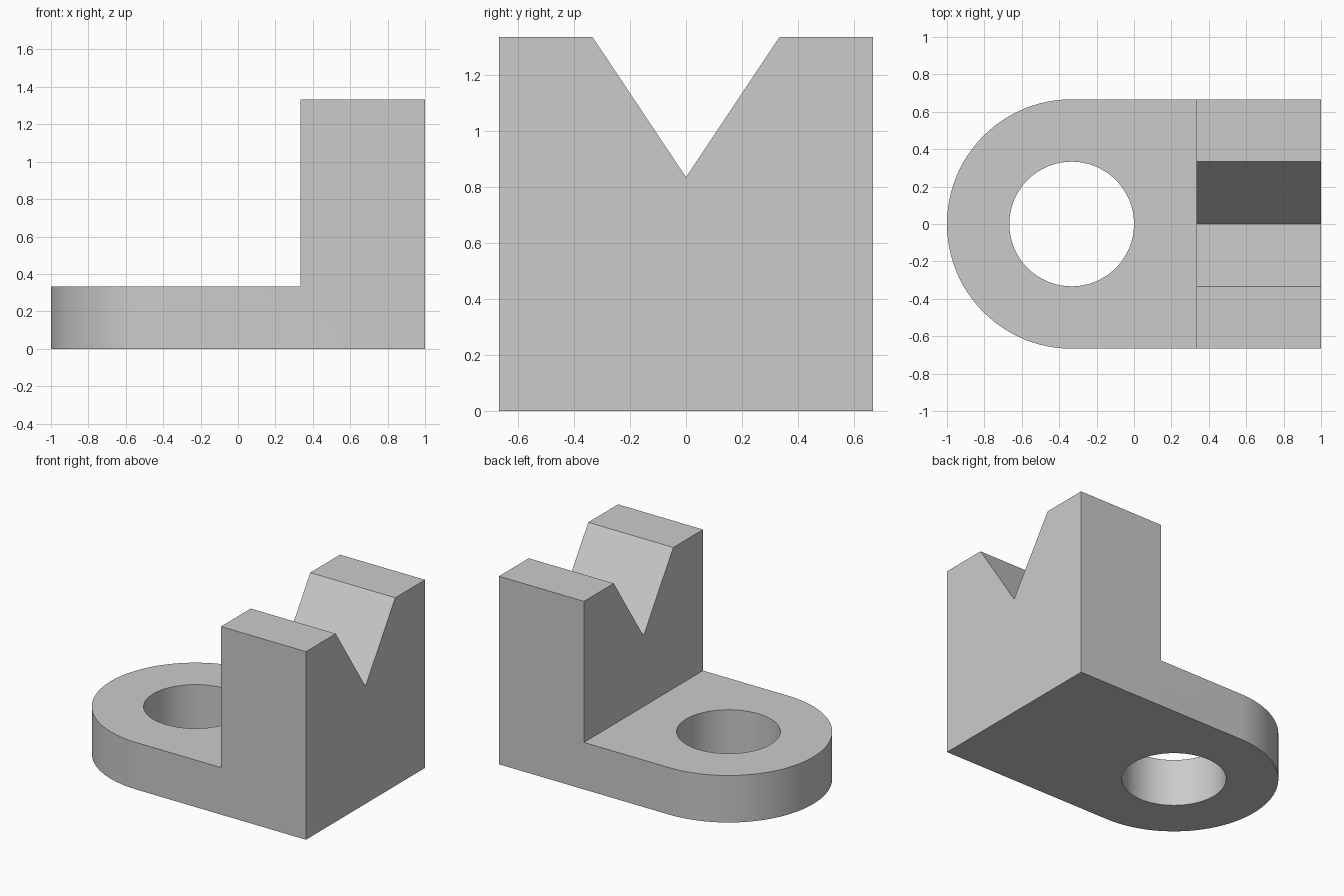
import bpy, bmesh, math

cube = bpy.data.objects.get("Cube")
if cube:
    bpy.data.objects.remove(cube, do_unlink=True)

U = 1 / 3                       # design module
PLATE_H, BLOCK_H, NOTCH_Z = U, 4 * U, 2.5 * U
ARC, HOLE = 48, 64              # segments of rounded end and bore

grey = bpy.data.materials.new("plain grey")
grey.use_nodes = True
colour = (0.6, 0.6, 0.6, 1)
grey.diffuse_color = colour
grey.node_tree.nodes["Principled BSDF"].inputs["Base Color"].default_value = colour

bm = bmesh.new()


def loop_edges(verts):
    return [bm.edges.new((a, b)) for a, b in zip(verts, verts[1:] + verts[:1])]


def raise_faces(faces, height):
    """Extrude a region upward and return its new top vertices."""
    geom = bmesh.ops.extrude_face_region(bm, geom=faces)["geom"]
    top = [g for g in geom if isinstance(g, bmesh.types.BMVert)]
    bmesh.ops.translate(bm, verts=top, vec=(0, 0, height))
    return [g for g in geom if isinstance(g, bmesh.types.BMFace)], top


# Rounded plate outline with a round bore
rows = [-2 * U, -U, 0, U, 2 * U]
seam = [bm.verts.new((U, y, 0)) for y in rows]
end = [bm.verts.new((-U + 2 * U * math.cos(a), 2 * U * math.sin(a), 0))
       for a in (math.pi * (0.5 + i / ARC) for i in range(ARC + 1))]
bore = [bm.verts.new((-U + U * math.cos(a), U * math.sin(a), 0))
        for a in (math.tau * i / HOLE for i in range(HOLE))]
bmesh.ops.triangle_fill(bm, use_beauty=True, use_dissolve=False,
                        edges=loop_edges(seam + end) + loop_edges(bore))

# Strips under the upright block
edge = [bm.verts.new((1, y, 0)) for y in rows]
for i in range(4):
    bm.faces.new((seam[i], edge[i], edge[i + 1], seam[i + 1]))
bmesh.ops.recalc_face_normals(bm, faces=bm.faces[:])

# Raise the plate, then the block, and sink its middle row into a V notch
top_faces, _ = raise_faces(bm.faces[:], PLATE_H)
block = [f for f in top_faces if f.calc_center_median().x > U]
_, block_top = raise_faces(block, BLOCK_H - PLATE_H)
for v in block_top:
    if abs(v.co.y) < 0.01:
        v.co.z = NOTCH_Z

bmesh.ops.recalc_face_normals(bm, faces=bm.faces[:])
bmesh.ops.dissolve_limit(bm, angle_limit=math.radians(0.5),
                         verts=bm.verts[:], edges=bm.edges[:])
mesh = bpy.data.meshes.new("notched_bracket")
bm.to_mesh(mesh)
bm.free()
mesh.materials.append(grey)
bracket = bpy.data.objects.new("notched_bracket", mesh)
bpy.context.collection.objects.link(bracket)

# Smooth curved walls, keep corners crisp
bpy.ops.object.select_all(action="DESELECT")
bracket.select_set(True)
bpy.context.view_layer.objects.active = bracket
bpy.ops.object.shade_smooth_by_angle(angle=math.radians(30))
